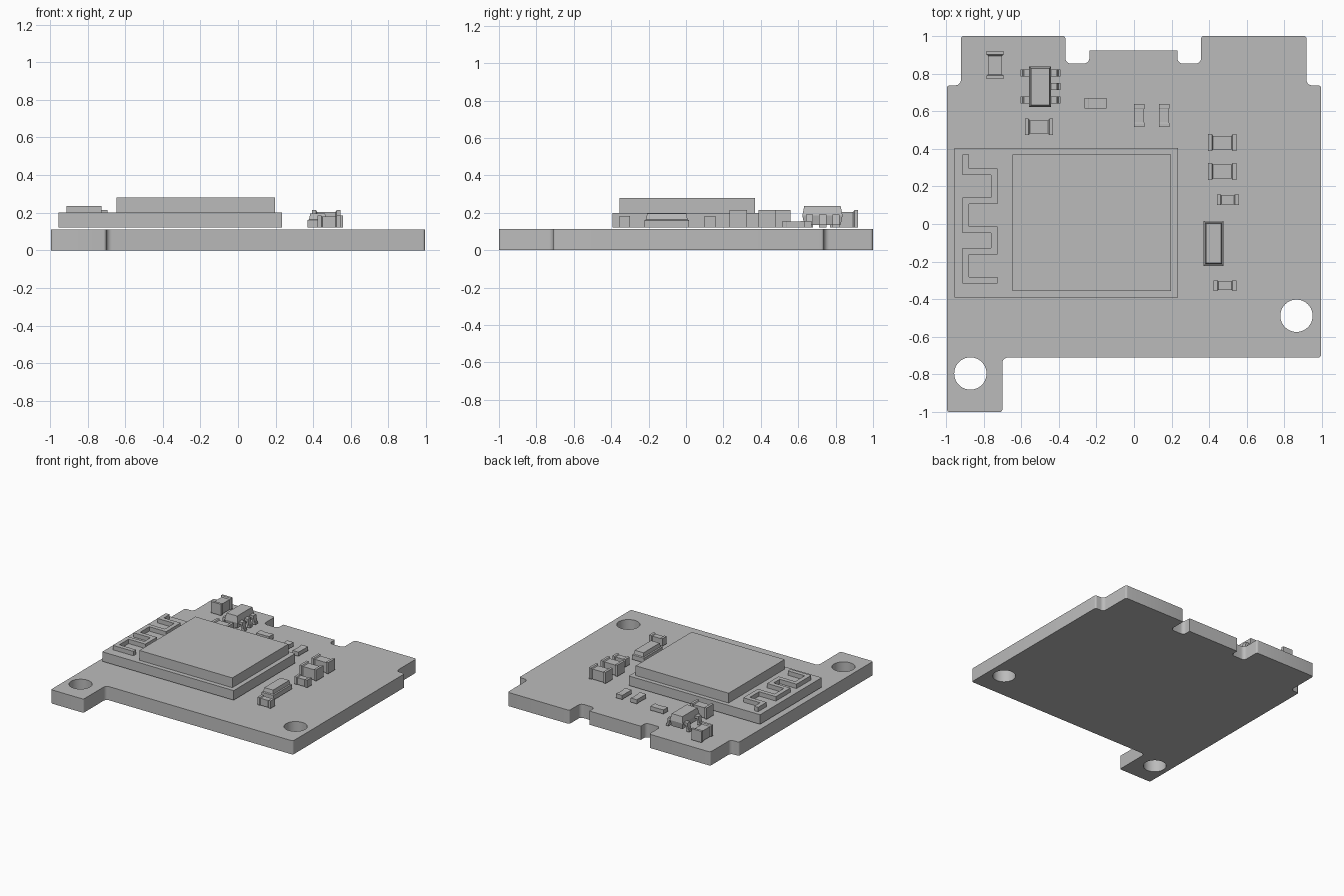
import bpy, bmesh, math
from mathutils import Vector

if "Cube" in bpy.data.objects:
    bpy.data.objects.remove(bpy.data.objects["Cube"], do_unlink=True)

GREY = bpy.data.materials.new("plain_grey")
GREY.use_nodes = True
GREY.diffuse_color = (0.5, 0.5, 0.5, 1)
GREY.node_tree.nodes["Principled BSDF"].inputs["Base Color"].default_value = (0.5, 0.5, 0.5, 1)

BOARD_TOP = 0.112
SEAT = 0.122      # underside of the mounted parts
MODULE_TOP = 0.2


def add_object(name, mesh):
    obj = bpy.data.objects.new(name, mesh)
    bpy.context.scene.collection.objects.link(obj)
    mesh.materials.clear()
    mesh.materials.append(GREY)
    return obj


def loft(name, rings):
    """Closed solid through rings that have equal point counts."""
    bm = bmesh.new()
    loops = [[bm.verts.new(p) for p in ring] for ring in rings]
    n = len(loops[0])
    bm.faces.new(loops[0])
    bm.faces.new(loops[-1])
    for a, b in zip(loops, loops[1:]):
        for i in range(n):
            j = (i + 1) % n
            bm.faces.new((a[i], a[j], b[j], b[i]))
    bmesh.ops.recalc_face_normals(bm, faces=bm.faces[:])
    mesh = bpy.data.meshes.new(name)
    bm.to_mesh(mesh)
    bm.free()
    return add_object(name, mesh)


def prism(name, outline, z0, z1):
    return loft(name, [[(x, y, z) for x, y in outline] for z in (z0, z1)])


def rect(x0, x1, y0, y1, inset=0):
    x0, x1, y0, y1 = x0 + inset, x1 - inset, y0 + inset, y1 - inset
    return [(x0, y0), (x1, y0), (x1, y1), (x0, y1)]


def tapered_box(name, bounds, levels):
    """Box whose section is inset by a given amount at each height."""
    return loft(name, [[(x, y, z) for x, y in rect(*bounds, inset)] for z, inset in levels])


def round_corners(corners, steps=5):
    """Fillet each (x, y, radius) corner of a right-angled outline."""
    out = []
    for i, (x, y, r) in enumerate(corners):
        p = Vector((x, y))
        a = (Vector(corners[i - 1][:2]) - p).normalized()
        b = (Vector(corners[(i + 1) % len(corners)][:2]) - p).normalized()
        if r == 0:
            out.append(p)
            continue
        for k in range(steps + 1):
            t = k / steps * math.pi / 2
            out.append(p + r * (a * (1 - math.sin(t)) + b * (1 - math.cos(t))))
    return out


def circle(cx, cy, r, n=40):
    return [(cx + r * math.cos(i * math.tau / n), cy + r * math.sin(i * math.tau / n))
            for i in range(n)]


# Circuit board: filleted outline with two mounting holes
S, M = 0.015, 0.03
outline = round_corners([
    (-0.995, -1, S), (-0.7, -1, S), (-0.7, -0.71, M), (0.995, -0.71, S),
    (0.995, 0.737, S), (0.917, 0.737, M), (0.917, 1, S), (0.357, 1, S),
    (0.357, 0.853, M), (0.23, 0.853, M), (0.23, 0.923, 0), (-0.237, 0.923, 0),
    (-0.237, 0.853, M), (-0.365, 0.853, M), (-0.365, 1, S), (-0.92, 1, S),
    (-0.92, 0.737, M), (-0.995, 0.737, S)])
curve = bpy.data.curves.new("board_outline", "CURVE")
curve.dimensions = "2D"
curve.fill_mode = "BOTH"
curve.extrude = BOARD_TOP / 2
for loop in (outline, circle(0.864, -0.488, 0.086), circle(-0.87, -0.795, 0.086)):
    spline = curve.splines.new("POLY")
    spline.points.add(len(loop) - 1)
    for point, (x, y) in zip(spline.points, loop):
        point.co = (x, y, 0, 1)
    spline.use_cyclic_u = True
source = bpy.data.objects.new("board_outline", curve)
bpy.context.scene.collection.objects.link(source)
graph = bpy.context.evaluated_depsgraph_get()
board_mesh = bpy.data.meshes.new_from_object(source.evaluated_get(graph))
bpy.data.objects.remove(source, do_unlink=True)
bm = bmesh.new()
bm.from_mesh(board_mesh)
bmesh.ops.remove_doubles(bm, verts=bm.verts[:], dist=0.0002)
bmesh.ops.translate(bm, verts=bm.verts[:], vec=(0, 0, BOARD_TOP / 2))
bmesh.ops.recalc_face_normals(bm, faces=bm.faces[:])
for face in bm.faces:
    face.smooth = False
bm.to_mesh(board_mesh)
bm.free()
board = add_object("circuit_board", board_mesh)
bpy.ops.object.select_all(action="DESELECT")
bpy.context.view_layer.objects.active = board
board.select_set(True)
bpy.ops.object.shade_smooth_by_angle(angle=math.radians(30))

# Radio module: carrier plate and shield can
prism("module_base", rect(-0.955, 0.235, -0.392, 0.405), SEAT, MODULE_TOP)
prism("module_shield", rect(-0.645, 0.197, -0.355, 0.37), MODULE_TOP, 0.28)

# Meandering antenna: thick trace offset to both sides of its centre line
L, R, W = -0.895, -0.743, 0.0175
rows = [0.277, 0.123, -0.03, -0.144, -0.3]
path = [(L, 0.37)]
side = L
for y in rows:
    path.append((side, y))
    side = R if side == L else L
    path.append((side, y))
path[-1] = (R + W, rows[-1])


def offset_path(points, w):
    out = []
    for i, p in enumerate(points):
        p = Vector(p)
        dirs = []
        if i > 0:
            dirs.append((p - Vector(points[i - 1])).normalized())
        if i < len(points) - 1:
            dirs.append((Vector(points[i + 1]) - p).normalized())
        out.append(p + w * sum((Vector((-d.y, d.x)) for d in dirs), Vector((0, 0))))
    return out


prism("antenna_trace", offset_path(path, W) + offset_path(path, -W)[::-1], MODULE_TOP, 0.236)


# Chip parts: two end caps with a slightly slimmer body between them
def chip(name, x0, x1, y0, y1, top, pinch, cap=0.02):
    along_x = x1 - x0 > y1 - y0
    cx, cy = (x0 + x1) / 2, (y0 + y1) / 2
    half = max(x1 - x0, y1 - y0) / 2
    width = min(x1 - x0, y1 - y0) / 2
    rings = []
    for u, d in ((-half, 0), (-half + cap, 0), (-half + cap * 1.3, pinch),
                 (half - cap * 1.3, pinch), (half - cap, 0), (half, 0)):
        w = width - d
        section = [(-w, SEAT), (w, SEAT), (w, top - d), (-w, top - d)]
        rings.append([(cx + u, cy + v, z) if along_x else (cx + v, cy + u, z)
                      for v, z in section])
    loft(name, rings)


for i, box in enumerate([(-0.784, -0.693, 0.77, 0.92), (-0.58, -0.43, 0.472, 0.56),
                         (0.394, 0.545, 0.387, 0.478), (0.394, 0.545, 0.233, 0.325)]):
    chip(f"large_capacitor_{i + 1}", *box, 0.214, 0.009)
for i, box in enumerate([(0.44, 0.557, 0.1, 0.157), (0.424, 0.544, -0.355, -0.3)]):
    chip(f"small_capacitor_{i + 1}", *box, 0.184, 0.005)
for i, box in enumerate([(-0.264, -0.147, 0.613, 0.67), (0, 0.056, 0.515, 0.637),
                         (0.132, 0.188, 0.515, 0.637)]):
    chip(f"resistor_{i + 1}", *box, 0.156, 0.002)

# Diode with sloping upper sides
tapered_box("diode", (0.37, 0.477, -0.222, 0.016),
            [(SEAT, 0), (0.16, 0), (0.165, 0.008), (0.195, 0.014)])

# Regulator: moulded body and five bent leads
tapered_box("regulator_body", (-0.557, -0.44, 0.622, 0.837),
            [(0.135, 0.01), (0.185, 0), (0.236, 0.01)])
LEAD = [(0.05, 0.17), (0.075, 0.17), (0.082, SEAT), (0.106, SEAT), (0.106, 0.14),
        (0.096, 0.14), (0.088, 0.19), (0.05, 0.19)]
for s, label, ys in ((-1, "right", (0.66, 0.802)), (1, "left", (0.66, 0.731, 0.802))):
    for i, y in enumerate(ys):
        loft(f"regulator_lead_{label}_{i + 1}",
             [[(-0.498 + s * u, y + e, z) for u, z in LEAD] for e in (-0.019, 0.019)])
